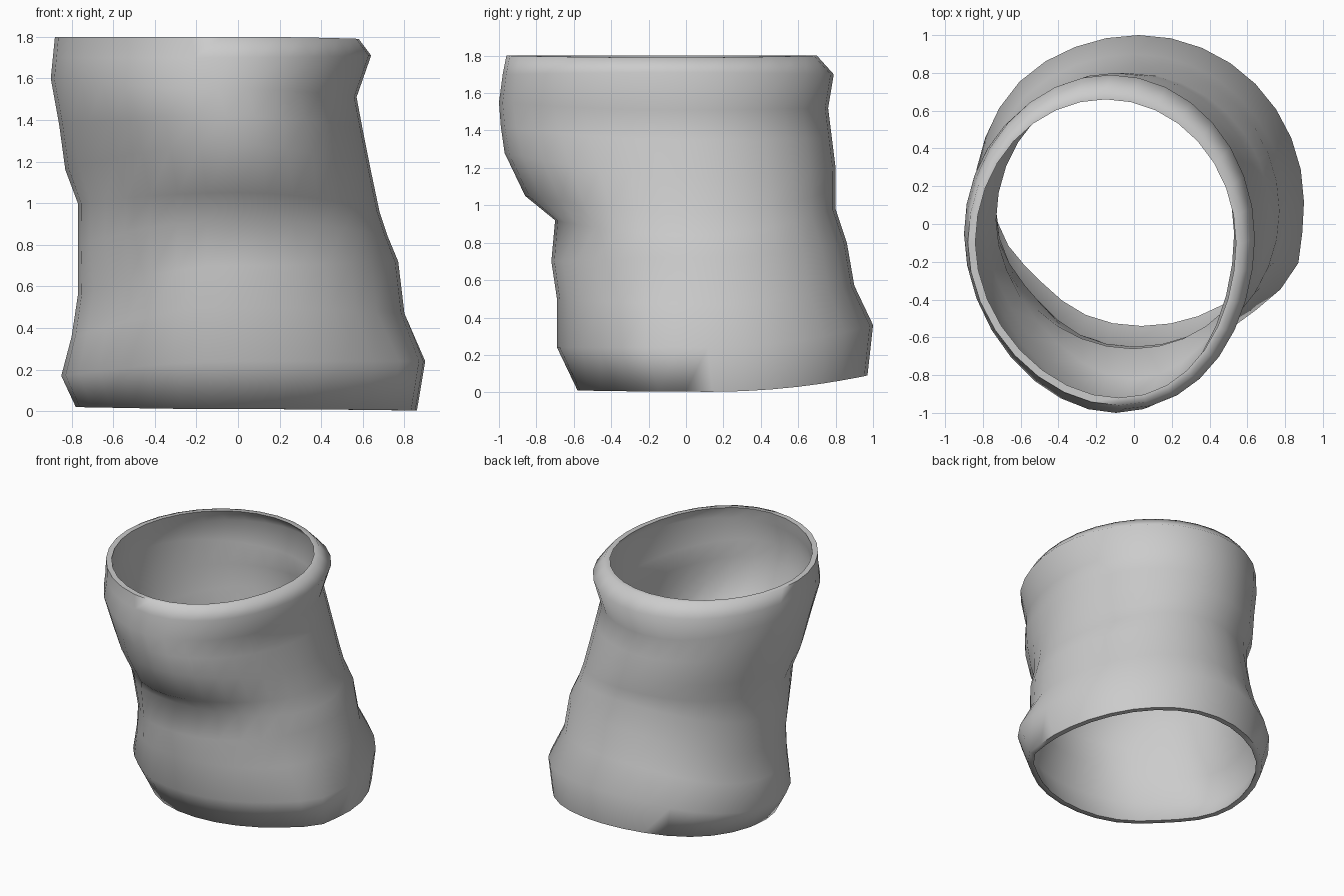
import bpy, bmesh, math

if "Cube" in bpy.data.objects:
    bpy.data.objects.remove(bpy.data.objects["Cube"])

SEGS = 32
WALL = 0.04
# each ring: left x,z  right x,z  front y,z  back y,z
RINGS = [
    (-.78, .02, .86, .003, -.58, .01, .97, .09),
    (-.85, .17, .90, .24, -.69, .24, 1.0, .36),
    (-.80, .36, .80, .47, -.69, .50, .90, .57),
    (-.77, .56, .77, .72, -.72, .70, .86, .80),
    (-.77, .80, .72, .84, -.70, .92, .80, .98),
    (-.77, 1.0, .68, .96, -.86, 1.05, .80, 1.08),
    (-.83, 1.16, .64, 1.15, -.97, 1.28, .80, 1.20),
    (-.86, 1.38, .60, 1.35, -.99, 1.42, .78, 1.36),
    (-.90, 1.60, .57, 1.51, -1.0, 1.55, .76, 1.52),
    (-.89, 1.70, .64, 1.71, -.98, 1.70, .79, 1.70),
    (-.88, 1.80, .58, 1.79, -.96, 1.80, .70, 1.80),
]
# how tightly the front pouch gathers to the middle, and its sideways shift
POUCH_POWER = (2, 2, 2, 2, 3, 3, 2.2, 1.5, 1.2, 1.2, 1.2)
POUCH_SHIFT = (0, 0, 0, 0, .02, .04, .06, .07, .07, .07, .07)
# dents and folds: angle in degrees, width, amount, highest ring
FOLDS = [(334, .20, .05, 1), (222, .35, -.055, 3), (135, .35, .02, 2)]


def ring_points(index, inset):
    """Points round one ring, with height and reach blended between the four sides."""
    lx, lz, rx, rz, fy, fz, by, bz = RINGS[index]
    t = index / (len(RINGS) - 1)
    cx, cy = (lx + rx) / 2, 0.14 - 0.24 * t
    half = (rx - lx) / 2 - inset
    base = min(cy - fy, cy + 0.70)          # plain front depth
    bulge = max(0.0, (cy - fy) - base)      # extra depth of the front pouch
    pts = []
    for i in range(SEGS):
        a = 2 * math.pi * i / SEGS
        c, s = math.cos(a), math.sin(a)
        fold = 1.0
        for deg, width, amount, top in FOLDS:
            if index <= top:
                fold += amount * math.exp(-((a - math.radians(deg)) / width) ** 2)
        x = cx + c * half * fold
        if s >= 0:
            y = cy + s * (by - cy - inset) * fold
        else:
            x += POUCH_SHIFT[index] * s * s
            y = cy + (s * (base - inset) - bulge * (-s) ** POUCH_POWER[index]) * fold
        z = c * c * (rz if c > 0 else lz) + s * s * (bz if s > 0 else fz)
        pts.append((x, y, z))
    return pts


bm = bmesh.new()
last = len(RINGS) - 1
loops = [ring_points(i, 0) for i in range(last + 1)]                   # outside
loops += [ring_points(i, WALL) for i in range(last, -1, -1)]           # lining
verts = [[bm.verts.new(p) for p in loop] for loop in loops]
for k, low in enumerate(verts):
    high = verts[(k + 1) % len(verts)]
    for i in range(SEGS):
        j = (i + 1) % SEGS
        bm.faces.new((low[i], low[j], high[j], high[i]))
bmesh.ops.recalc_face_normals(bm, faces=bm.faces)

mesh = bpy.data.meshes.new("fabric_tube")
bm.to_mesh(mesh)
bm.free()
tube = bpy.data.objects.new("fabric_tube", mesh)
bpy.context.collection.objects.link(tube)

grey = bpy.data.materials.new("light_grey")
grey.diffuse_color = (0.6, 0.6, 0.6, 1)
grey.use_nodes = True
grey.node_tree.nodes["Principled BSDF"].inputs["Base Color"].default_value = grey.diffuse_color
mesh.materials.append(grey)

bpy.context.view_layer.objects.active = tube
tube.select_set(True)
bpy.ops.object.shade_smooth_by_angle(angle=math.radians(80))
